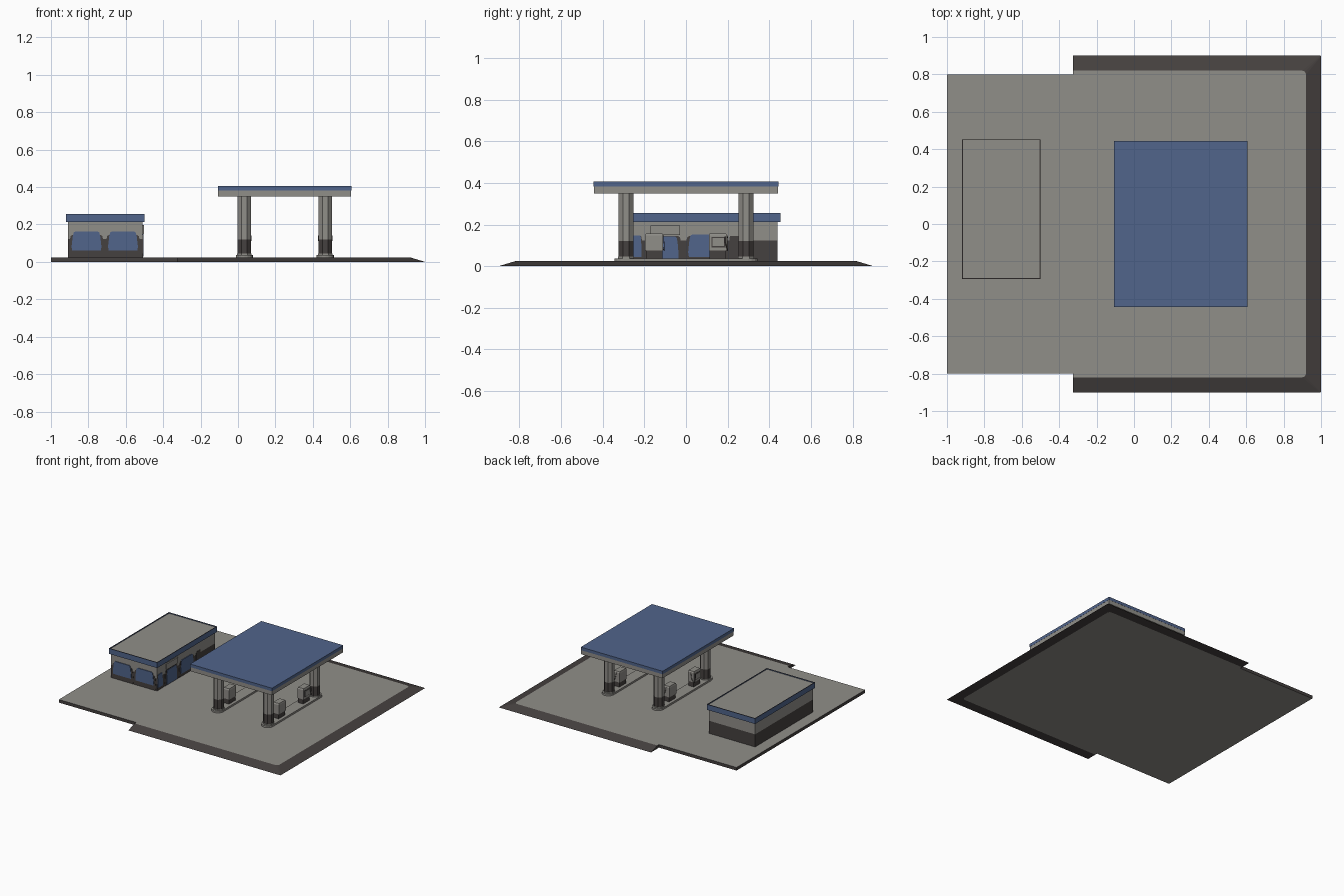
import bpy, bmesh, math

if "Cube" in bpy.data.objects:
    bpy.data.objects.remove(bpy.data.objects["Cube"])


def material(name, rgb):
    m = bpy.data.materials.new(name)
    m.diffuse_color = (*rgb, 1)
    m.use_nodes = True
    m.node_tree.nodes["Principled BSDF"].inputs["Base Color"].default_value = m.diffuse_color
    return m


GREY = material("concrete_grey", (0.280, 0.272, 0.250))
BLUE = material("muted_blue", (0.082, 0.128, 0.258))
DARK = material("dark_asphalt", (0.060, 0.052, 0.050))


def finish(name, bm, *mats):
    bmesh.ops.recalc_face_normals(bm, faces=bm.faces)
    me = bpy.data.meshes.new(name)
    bm.to_mesh(me)
    bm.free()
    for m in mats:
        me.materials.append(m)
    ob = bpy.data.objects.new(name, me)
    bpy.context.collection.objects.link(ob)
    return ob


def loft(bm, lower, upper, mat=0):
    """Closed solid between two outlines with the same point count."""
    a = [bm.verts.new(p) for p in lower]
    b = [bm.verts.new(p) for p in upper]
    n = len(a)
    faces = [bm.faces.new(a[::-1]), bm.faces.new(b)]
    faces += [bm.faces.new((a[i], a[(i + 1) % n], b[(i + 1) % n], b[i])) for i in range(n)]
    for f in faces:
        f.material_index = mat
    return faces


def add_prism(bm, pts, z0, z1, mat=0):
    return loft(bm, [(x, y, z0) for x, y in pts], [(x, y, z1) for x, y in pts], mat)


def rect(x0, x1, y0, y1):
    return [(x0, y0), (x1, y0), (x1, y1), (x0, y1)]


def box(name, x0, x1, y0, y1, z0, z1, mat):
    bm = bmesh.new()
    add_prism(bm, rect(x0, x1, y0, y1), z0, z1)
    return finish(name, bm, mat)


def ngon(cx, cy, r, n=8):
    return [(cx + r * math.cos(math.tau * (i + .5) / n), cy + r * math.sin(math.tau * (i + .5) / n))
            for i in range(n)]


G = 0.024  # forecourt height

# Forecourt slab: grey top and underside, dark edges
half_top = [(-.325, -.82), (.90, -.82), (.914, -.814), (.92, -.80)]
half_low = [(-.325, -.9), (.996, -.9), (.999, -.899), (1, -.896)]
mirror = lambda pts: pts + [(x, -y) for x, y in reversed(pts)]
inner, outer = mirror(half_top), mirror(half_low)
bm = bmesh.new()
faces = add_prism(bm, [(-1, -.8), (-.325, -.8)] + inner + [(-.325, .8), (-1, .8)], 0, G, 1)
faces[0].material_index = faces[1].material_index = 0
finish("forecourt", bm, GREY, DARK)

# Dark kerb ramp round the three street sides: a triangular section swept along the edge
bm = bmesh.new()
sections = [[bm.verts.new(p) for p in ((*i, 0), (*o, 0), (*i, G))] for i, o in zip(inner, outer)]
for s, t in zip(sections, sections[1:]):
    for k in range(3):
        bm.faces.new((s[k], s[(k + 1) % 3], t[(k + 1) % 3], t[k]))
bm.faces.new(sections[0])
bm.faces.new(sections[-1])
finish("kerb_ramp", bm, DARK)

# Shop walls: dark lower band, grey upper band
WX0, WX1, WY0, WY1 = -.91, -.51, -.28, .44
box("shop_lower_wall", WX0, WX1, WY0, WY1, G, .123, DARK)
box("shop_upper_wall", WX0, WX1, WY0, WY1, .123, .215, GREY)

# Shop roof: blue fascia, dark rim and a sunken grey deck
bm = bmesh.new()
faces = add_prism(bm, rect(-.919, -.499, -.293, .453), .212, .255)
deck = faces[1]
bmesh.ops.recalc_face_normals(bm, faces=bm.faces)
rim = bmesh.ops.inset_region(bm, faces=[deck], thickness=.007)["faces"]
for f in rim:
    f.material_index = 2
sunk = bmesh.ops.extrude_discrete_faces(bm, faces=[deck])["faces"][0]
for v in sunk.verts:
    v.co.z -= .006
sunk.material_index = 1
finish("shop_roof", bm, BLUE, GREY, DARK)


# Rounded window plates on the front (-y) and right (+x) walls
def plate(name, wall, c, w, z0, z1, thick, mat):
    h = z1 - z0
    half = [(.95, 0), (1, .2), (.92, .75), (.86, .94), (.76, 1)]
    prof = [(c + u * w / 2, z0 + v * h) for u, v in half]
    prof += [(c - u * w / 2, z0 + v * h) for u, v in reversed(half)]
    bm = bmesh.new()
    if wall == "front":
        loft(bm, [(p, WY0 + .002, z) for p, z in prof], [(p, WY0 - thick, z) for p, z in prof])
    else:
        loft(bm, [(WX1 - .002, p, z) for p, z in prof], [(WX1 + thick, p, z) for p, z in prof])
    finish(name, bm, mat)


openings = [("front", -.81, .16, .06, .162), ("front", -.615, .16, .06, .162),
            ("right", -.244, .062, .045, .148), ("right", -.1, .13, .028, .142),
            ("right", .09, .16, .045, .152), ("right", .235, .05, .03, .125)]
for i, (wall, c, w, z0, z1) in enumerate(openings):
    plate(f"window_frame_{i}", wall, c, min(w + .036, .196) if w > .07 else w + .01,
          G, .145, .002, DARK)
    if i < 5:
        plate("shop_door" if i == 3 else f"window_{i}", wall, c, w, z0, z1, .005, BLUE)

# Blank panel above the door
box("door_panel", WX1 - .002, WX1 + .008, -.17, -.03, .15, .196, GREY)

# Canopy: grey soffit slab and blue roof band
box("canopy_soffit", -.106, .605, -.442, .442, .350, .382, GREY)
box("canopy_roof", -.107, .606, -.443, .443, .382, .406, BLUE)


# Pump: dark plinth, grey cabinet with chamfered top, screen, nozzle and hose
def pump(tag, cx, cy, s):
    bm = bmesh.new()
    add_prism(bm, rect(cx - .022, cx + .022, cy - .040, cy + .040), .034, .075, 1)
    add_prism(bm, rect(cx - .027, cx + .027, cy - .043, cy + .043), .075, .148)
    loft(bm, [(x, y, .148) for x, y in rect(cx - .027, cx + .027, cy - .043, cy + .043)],
         [(x, y, .158) for x, y in rect(cx - .024, cx + .024, cy - .038, cy + .038)])
    finish(f"pump_{tag}", bm, GREY, DARK)
    xs = sorted((cx + s * .026, cx + s * .029))
    box(f"pump_frame_{tag}", *xs, cy - .030, cy + .036, .09, .14, DARK)
    xs = sorted((cx + s * .028, cx + s * .032))
    box(f"pump_screen_{tag}", *xs, cy - .026, cy + .030, .096, .135, GREY)
    xs = sorted((cx + s * .028, cx + s * .038))
    box(f"pump_nozzle_{tag}", *xs, cy + .032, cy + .039, .112, .142, DARK)
    cu = bpy.data.curves.new(f"pump_hose_{tag}", "CURVE")
    cu.dimensions = "3D"
    cu.bevel_depth, cu.bevel_resolution = .002, 0
    sp = cu.splines.new("POLY")
    path = [(.034, .036, .114), (.034, .044, .082), (.028, .048, .075), (.01, .048, .10),
            (.0, .046, .145), (.0, .03, .152)]
    sp.points.add(len(path) - 1)
    for p, (x, y, z) in zip(sp.points, path):
        p.co = (cx + s * x, cy + y, z, 1)
    cu.materials.append(DARK)
    bpy.context.collection.objects.link(bpy.data.objects.new(f"pump_hose_{tag}", cu))


for side, cx in (("left", .034), ("right", .467)):
    # Island with rounded ends
    R, L = .046, .298
    pts = [(cx + R * math.cos(math.pi * i / 8), L + R * math.sin(math.pi * i / 8)) for i in range(9)]
    pts += [(2 * cx - x, -y) for x, y in pts]
    bm = bmesh.new()
    add_prism(bm, pts, G - .002, .038)
    finish(f"island_{side}", bm, GREY)
    for end, s in (("front", -1), ("back", 1)):
        # Octagonal column: collar, dark foot, grey shaft
        cy = s * .288
        bm = bmesh.new()
        add_prism(bm, ngon(cx, cy, .042), .034, .046, 0)
        add_prism(bm, ngon(cx, cy, .039), .046, .12, 1)
        add_prism(bm, ngon(cx, cy, .039), .12, .352, 0)
        finish(f"column_{side}_{end}", bm, GREY, DARK)
        pump(f"{side}_{end}", cx, s * .153, s)
